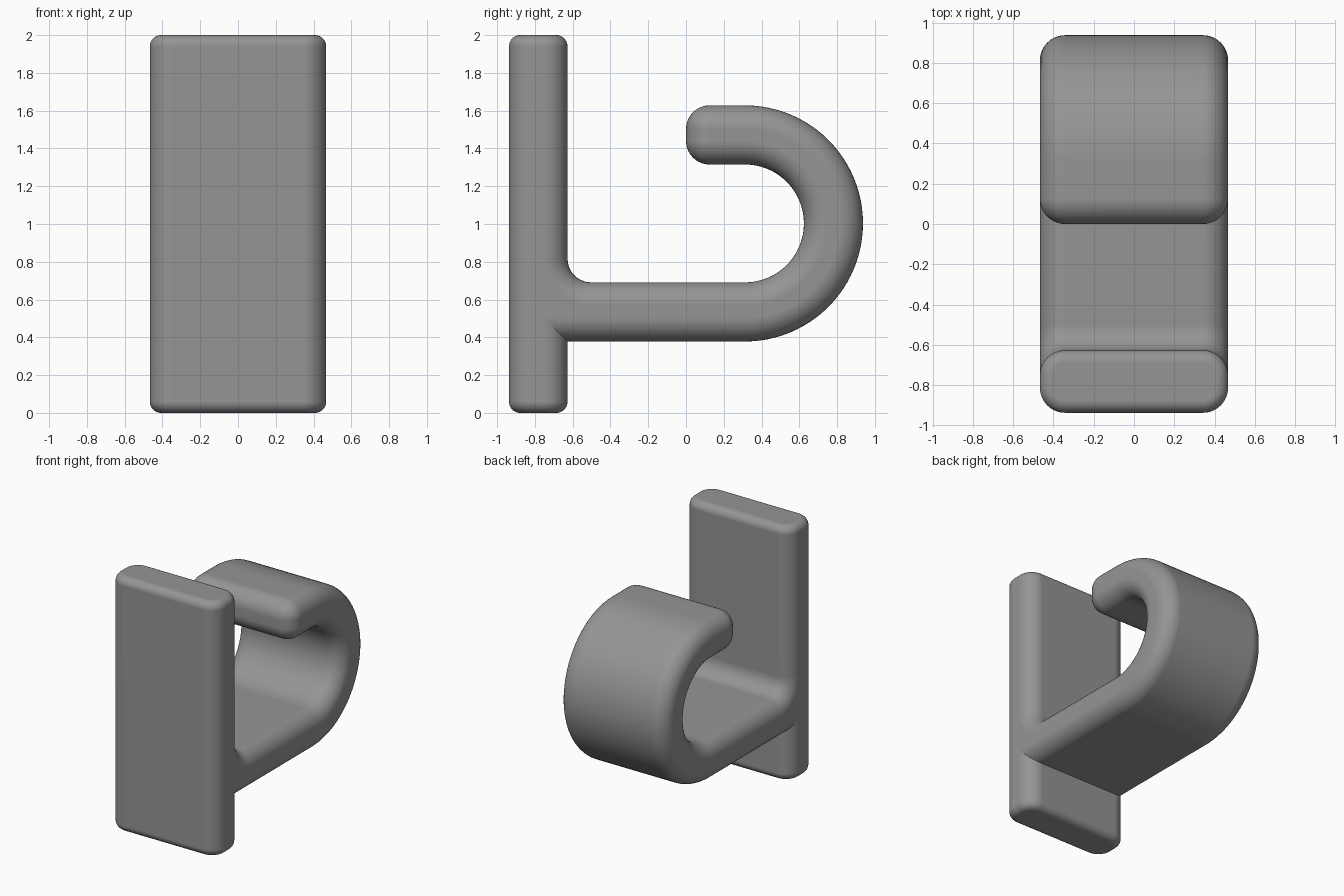
import bpy, bmesh, math

if "Cube" in bpy.data.objects:
    bpy.data.objects.remove(bpy.data.objects["Cube"])

HALF_W = 0.467          # half width of both parts
R = 0.125               # main edge rounding
STEPS = 10

grey = bpy.data.materials.new("plain grey")
grey.diffuse_color = (0.3, 0.3, 0.3, 1)
grey.use_nodes = True
grey.node_tree.nodes["Principled BSDF"].inputs["Base Color"].default_value = grey.diffuse_color


def arc(cx, cy, r, a0, a1, n=STEPS):
    """Points on an arc, angles in degrees."""
    return [(cx + r * math.cos(math.radians(a0 + (a1 - a0) * i / n)),
             cy + r * math.sin(math.radians(a0 + (a1 - a0) * i / n)))
            for i in range(n + 1)]


def loft(name, rings):
    """Skin a stack of matching closed rings and cap both ends."""
    bm = bmesh.new()
    rows = [[bm.verts.new(p) for p in ring] for ring in rings]
    n = len(rows[0])
    for a, b in zip(rows, rows[1:]):
        for i in range(n):
            j = (i + 1) % n
            bm.faces.new((a[i], a[j], b[j], b[i]))
    bm.faces.new(rows[0])
    bm.faces.new(rows[-1])
    bmesh.ops.remove_doubles(bm, verts=bm.verts, dist=1e-5)
    bmesh.ops.recalc_face_normals(bm, faces=bm.faces)
    mesh = bpy.data.meshes.new(name)
    bm.to_mesh(mesh)
    bm.free()
    mesh.materials.append(grey)
    obj = bpy.data.objects.new(name, mesh)
    bpy.context.collection.objects.link(obj)
    bpy.ops.object.select_all(action='DESELECT')
    obj.select_set(True)
    bpy.context.view_layer.objects.active = obj
    bpy.ops.object.shade_smooth_by_angle(angle=math.radians(35))
    wn = obj.modifiers.new("even_shading", 'WEIGHTED_NORMAL')
    wn.keep_sharp = True
    return obj


def rounding(length, r):
    """(position, inset) pairs across a span with quarter-round ends."""
    start = []
    for i in range(STEPS + 1):
        a = math.pi / 2 * i / STEPS
        start.append((r * (1 - math.cos(a)), r * (1 - math.sin(a))))
    return start + [(length - p, d) for p, d in reversed(start)]


# Wall plate: rounded rectangle stacked upwards, softened at top and bottom
Y0, Y1 = -0.937, -0.627


def plate_outline(d):
    r = R - d
    x, ya, yb = HALF_W - R, Y0 + R, Y1 - R
    return (arc(x, yb, r, 0, 90) + arc(-x, yb, r, 90, 180)
            + arc(-x, ya, r, 180, 270) + arc(x, ya, r, 270, 360))


loft("back_plate", [[(x, y, z) for x, y in plate_outline(d)]
                    for z, d in rounding(2.0, 0.06)])

# Hook: side profile stacked across the width, rim rounded by insetting
CY, CZ, R_OUT, R_IN = 0.312, 1.003, 0.625, 0.312
ROOT = Y1 - R           # buried end inside the plate


def hook_outline(d):
    top, low, tip = CZ + R_OUT, CZ + R_IN, 0.0
    floor = CZ - R_IN
    return ([(ROOT, CZ - R_OUT + d)]
            + arc(CY, CZ, R_OUT - d, -90, 90, 48)              # outer bend
            + arc(tip + R, top - R, R - d, 90, 180)            # rounded tip
            + arc(tip + R, low + R, R - d, 180, 270)
            + arc(CY, CZ, R_IN + d, 90, -90, 48)               # inner bend
            + arc(Y1 + R, floor + R, R + d, 270, 180)          # root fillet
            + [(ROOT, floor + R)])


loft("hook", [[(s - HALF_W, y, z) for y, z in hook_outline(d)]
              for s, d in rounding(2 * HALF_W, R)])
